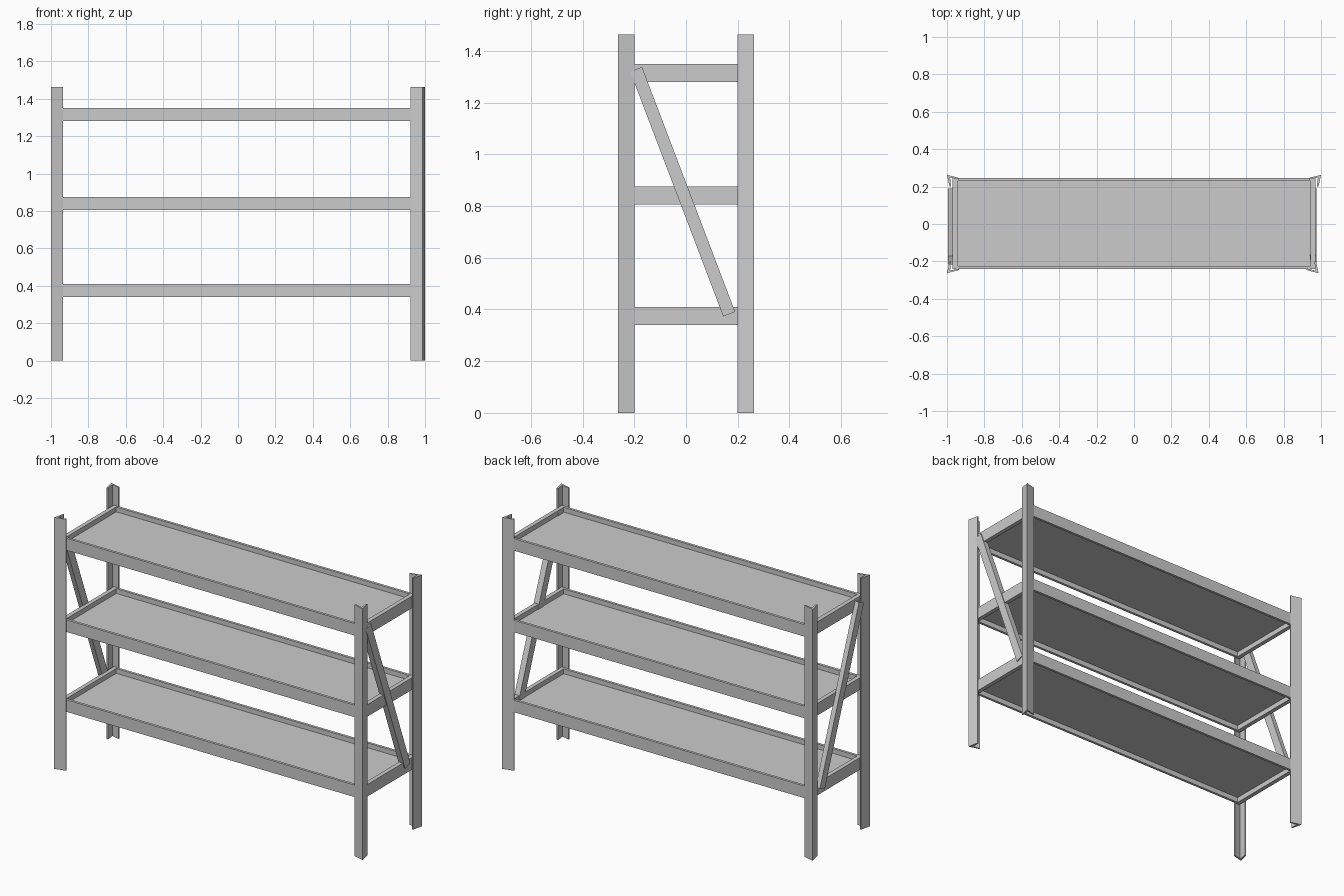
import bpy, bmesh, math
from mathutils import Vector

if "Cube" in bpy.data.objects:
    bpy.data.objects.remove(bpy.data.objects["Cube"])


def make_object(name, bm):
    bmesh.ops.recalc_face_normals(bm, faces=bm.faces)
    mesh = bpy.data.meshes.new(name)
    bm.to_mesh(mesh)
    bm.free()
    obj = bpy.data.objects.new(name, mesh)
    bpy.context.collection.objects.link(obj)
    return obj


def box(name, lo, hi):
    lo, hi = Vector(lo), Vector(hi)
    bm = bmesh.new()
    bmesh.ops.create_cube(bm, size=1)
    bmesh.ops.scale(bm, vec=hi - lo, verts=bm.verts)
    bmesh.ops.translate(bm, vec=(lo + hi) / 2, verts=bm.verts)
    return make_object(name, bm)


def prism(name, profile, z0, z1):
    bm = bmesh.new()
    face = bm.faces.new([bm.verts.new((x, y, z0)) for x, y in profile])
    ext = bmesh.ops.extrude_face_region(bm, geom=[face], use_keep_orig=True)
    top = [v for v in ext["geom"] if isinstance(v, bmesh.types.BMVert)]
    bmesh.ops.translate(bm, vec=(0, 0, z1 - z0), verts=top)
    return make_object(name, bm)


# Corner posts: angle iron with legs pinched slightly towards the shelves
ANGLE = [(0, 0), (0.065, 0.017), (0.063, 0.025), (0.017, 0.014),
         (0.022, 0.061), (0.014, 0.063)]
CORNERS = {"front_left_post": (-1.0, -0.263), "front_right_post": (0.987, -0.263),
           "back_left_post": (-1.0, 0.263), "back_right_post": (1.0, 0.263)}
for name, (cx, cy) in CORNERS.items():
    sx, sy = math.copysign(1, cx), math.copysign(1, cy)
    prism(name, [(cx - sx * u, cy - sy * v) for u, v in ANGLE], 0, 1.463)

# Shelves: four rim beams around a recessed panel
X0, X1, Y0, Y1 = -0.97, 0.97, -0.24, 0.245
RIM_X, RIM_Y = 0.025, 0.015
for level, z in zip(("lower", "middle", "upper"), (0.34, 0.805, 1.28)):
    t = z + 0.07
    box(level + "_front_beam", (X0, Y0, z), (X1, Y0 + RIM_Y, t))
    box(level + "_back_beam", (X0, Y1 - RIM_Y, z), (X1, Y1, t))
    box(level + "_left_beam", (X0, Y0 + RIM_Y, z), (X0 + RIM_X, Y1 - RIM_Y, t))
    box(level + "_right_beam", (X1 - RIM_X, Y0 + RIM_Y, z), (X1, Y1 - RIM_Y, t))
    box(level + "_shelf_panel", (X0 + RIM_X, Y0 + RIM_Y, z + 0.03),
        (X1 - RIM_X, Y1 - RIM_Y, z + 0.042))

# Diagonal end braces, high at the front and low at the back
top, bottom = Vector((0, -0.193, 1.329)), Vector((0, 0.167, 0.382))
run = top - bottom
for name, x0, x1 in (("left_brace", -0.995, -0.967), ("right_brace", 0.942, 0.976)):
    brace = box(name, (-(x1 - x0) / 2, -0.0245, -run.length / 2),
                ((x1 - x0) / 2, 0.0245, run.length / 2))
    brace.location = (top + bottom) / 2 + Vector(((x0 + x1) / 2, 0, 0))
    brace.rotation_euler.x = math.atan2(-run.y, run.z)
